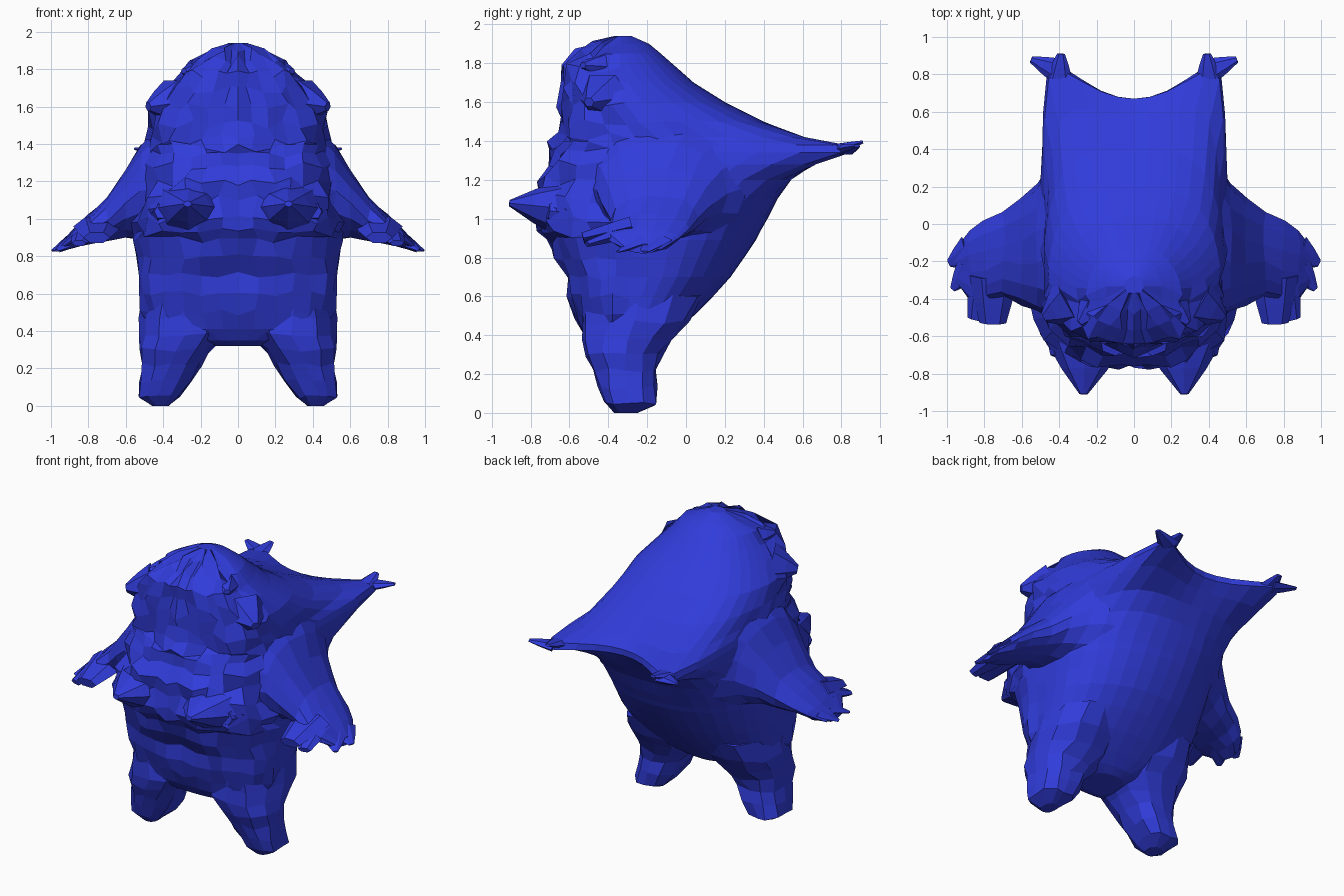
import bpy, bmesh, math, random
from mathutils import Vector

mat = bpy.data.materials.new("blue")
mat.diffuse_color = (0.03, 0.045, 0.70, 1)


def loft(name, rings, mirror=False):
    """Skin a list of equal-length rings, cap both ends, optionally mirror in x."""
    bm = bmesh.new()
    for s in ((1, -1) if mirror else (1,)):
        vs = [[bm.verts.new((p[0] * s, p[1], p[2])) for p in r] for r in rings]
        n = len(vs[0])
        for a, b in zip(vs, vs[1:]):
            for i in range(n):
                j = (i + 1) % n
                bm.faces.new((a[i], a[j], b[j], b[i]))
        bm.faces.new(vs[0])
        bm.faces.new(vs[-1])
    bmesh.ops.recalc_face_normals(bm, faces=bm.faces)
    me = bpy.data.meshes.new(name)
    bm.to_mesh(me)
    bm.free()
    me.materials.append(mat)
    ob = bpy.data.objects.new(name, me)
    bpy.context.collection.objects.link(ob)
    return ob


def rough(p, amp):
    """Mirror-symmetric seeded roughness."""
    r = random.Random("%.3f %.3f %.3f" % (abs(p[0]), p[1], p[2]))
    dx, dy, dz = (r.uniform(-amp, amp) for _ in range(3))
    side = 0 if abs(p[0]) < 1e-4 else math.copysign(1, p[0])
    return Vector((p[0] + dx * side, p[1] + dy, p[2] + dz))


# Body: z, front y, back y, half width, back squareness, prong length
levels = [
    (0.32, -0.42, -0.18, 0.13, 2.2, 0), (0.35, -0.49, -0.13, 0.26, 2.2, 0),
    (0.41, -0.53, -0.06, 0.46, 2.2, 0),
    (0.50, -0.56, 0.04, 0.515, 2.2, 0), (0.60, -0.60, 0.14, 0.52, 2.2, 0),
    (0.70, -0.62, 0.23, 0.53, 2.2, 0), (0.80, -0.67, 0.30, 0.54, 2.2, 0),
    (0.89, -0.70, 0.36, 0.55, 2.2, 0), (0.93, -0.75, 0.38, 0.55, 2.3, 0),
    (1.00, -0.76, 0.42, 0.55, 2.4, 0), (1.10, -0.76, 0.47, 0.53, 2.6, 0.02),
    (1.20, -0.75, 0.54, 0.51, 3.0, 0.05), (1.28, -0.72, 0.61, 0.50, 4.2, 0.13),
    (1.34, -0.70, 0.67, 0.49, 6, 0.22), (1.38, -0.69, 0.67, 0.48, 6, 0.20),
    (1.42, -0.68, 0.58, 0.48, 4.5, 0.09), (1.50, -0.66, 0.40, 0.48, 3.2, 0.01),
    (1.60, -0.65, 0.20, 0.46, 2.8, 0), (1.70, -0.64, 0.04, 0.38, 2.6, 0),
    (1.78, -0.63, -0.05, 0.31, 2.5, 0), (1.85, -0.56, -0.13, 0.25, 2.4, 0),
    (1.90, -0.47, -0.19, 0.15, 2.2, 0), (1.94, -0.37, -0.28, 0.05, 2, 0)]
N = 36
rings = []
for z, yf, yb, w, nb, prong in levels:
    ring = []
    for i in range(N):
        a = 2 * math.pi * i / N
        c, s = round(math.cos(a), 9), round(math.sin(a), 9)
        n = nb if s > 0 else 3.2
        r = (abs(c) ** n + abs(s) ** n) ** (-1 / n)     # superellipse radius
        x = w * r * c
        y = (yf + yb) / 2 + (yb - yf) / 2 * r * s
        if s > 0:
            y += prong * min((x / 0.4) ** 2, 1.3) * min(1, s * 1.45)
            if z > 1.4:
                x *= 1 - 0.14 * s                        # bevelled back
        p = Vector((x, y, z))
        if s < -0.1 and 0.42 < z < 1.92:
            # eye hollows
            d = math.hypot(abs(x) - 0.2, (z - 1.42) * 1.1)
            p.y += 0.07 * max(0, 1 - d / 0.2)
            p = rough(p, 0.028 if z > 0.92 else 0.018)
        ring.append(p)
    rings.append(ring)
loft("body", rings)


def ring_h(cx, cy, cz, rx, ry, n=12, e=2.7):
    """Horizontal rounded-square ring."""
    out = []
    for i in range(n):
        c, s = math.cos(2 * math.pi * i / n), math.sin(2 * math.pi * i / n)
        r = (abs(c) ** e + abs(s) ** e) ** (-1 / e)
        out.append(Vector((cx + rx * r * c, cy + ry * r * s, cz)))
    return out


# Legs: z, inner x, outer x, front y, back y
legs = [(0.00, 0.37, 0.46, -0.37, -0.25), (0.05, 0.31, 0.53, -0.43, -0.15),
        (0.13, 0.25, 0.53, -0.46, -0.15), (0.22, 0.20, 0.52, -0.48, -0.15),
        (0.30, 0.14, 0.52, -0.51, -0.13), (0.38, 0.06, 0.52, -0.53, -0.07),
        (0.47, 0.06, 0.52, -0.53, 0.01), (0.60, 0.08, 0.50, -0.55, 0.08)]
loft("legs", [[rough(p, 0.012) if z > 0 else p for p in
               ring_h((a + b) / 2, (f + k) / 2, z, (b - a) / 2, (k - f) / 2)]
              for z, a, b, f, k in legs], True)

# Arms: flat sloping flippers flaring into the flank; x, front y, back y, low z, high z
arms = [(0.38, -0.52, 0.36, 0.84, 1.46), (0.46, -0.50, 0.31, 0.86, 1.46),
        (0.52, -0.47, 0.22, 0.88, 1.40),
        (0.60, -0.43, 0.14, 0.90, 1.27), (0.70, -0.38, 0.07, 0.88, 1.12),
        (0.80, -0.41, 0.02, 0.86, 1.02), (0.88, -0.40, -0.03, 0.84, 0.95),
        (0.95, -0.32, -0.14, 0.82, 0.87)]
loft("arms", [[rough((x, (f + k) / 2 + (k - f) / 2 * math.cos(2 * math.pi * i / 14),
                      (lo + hi) / 2 + (hi - lo) / 2 * math.sin(2 * math.pi * i / 14)),
                     0.01)
               for i in range(14)] for x, f, k, lo, hi in arms], True)


def spike(name, base, tip, wide, thick, end=0.15, n=6):
    """Tapered blunt spike pair from base to tip."""
    base, tip = Vector(base), Vector(tip)
    d = (tip - base).normalized()
    u = d.cross(Vector((0, 0, 1))).normalized()
    v = u.cross(d)
    rs = []
    for t, k in ((0, 1), (0.55, 0.5 + end / 2), (1, end)):
        c = base.lerp(tip, t)
        rs.append([c + u * wide * k * math.cos(2 * math.pi * i / n)
                   + v * thick * k * math.sin(2 * math.pi * i / n) for i in range(n)])
    loft(name, rs, True)


# Claws along the edge of each hand
spike("inner_claws", (0.75, -0.28, 0.96), (0.755, -0.53, 0.90), 0.13, 0.06, 0.55)
spike("middle_claws", (0.80, -0.32, 0.93), (0.85, -0.51, 0.87), 0.09, 0.04, 0.45)
spike("outer_claws", (0.88, -0.24, 0.88), (0.97, -0.35, 0.83), 0.08, 0.03, 0.2)
spike("rear_claws", (0.88, -0.16, 0.89), (0.99, -0.21, 0.83), 0.10, 0.03, 0.2)

# Muzzle lumps jutting out under the face, and side cheeks
spike("muzzle_lumps", (0.26, -0.62, 1.05), (0.27, -0.91, 1.08), 0.22, 0.16, 0.1, 8)
spike("cheeks", (0.37, -0.55, 1.02), (0.41, -0.71, 1.04), 0.11, 0.12, 0.35)

# Brow tufts on the sides of the head
spike("brow_tufts", (0.34, -0.42, 1.63), (0.48, -0.50, 1.60), 0.15, 0.13, 0.2)
spike("crown_tufts", (0.20, -0.44, 1.78), (0.29, -0.53, 1.79), 0.11, 0.08, 0.2)

# Small outward points on the tail prongs
spike("tail_tips", (0.41, 0.82, 1.355), (0.55, 0.88, 1.375), 0.07, 0.03, 0.25)
spike("tail_points", (0.40, 0.78, 1.36), (0.39, 0.91, 1.395), 0.07, 0.03, 0.3)
